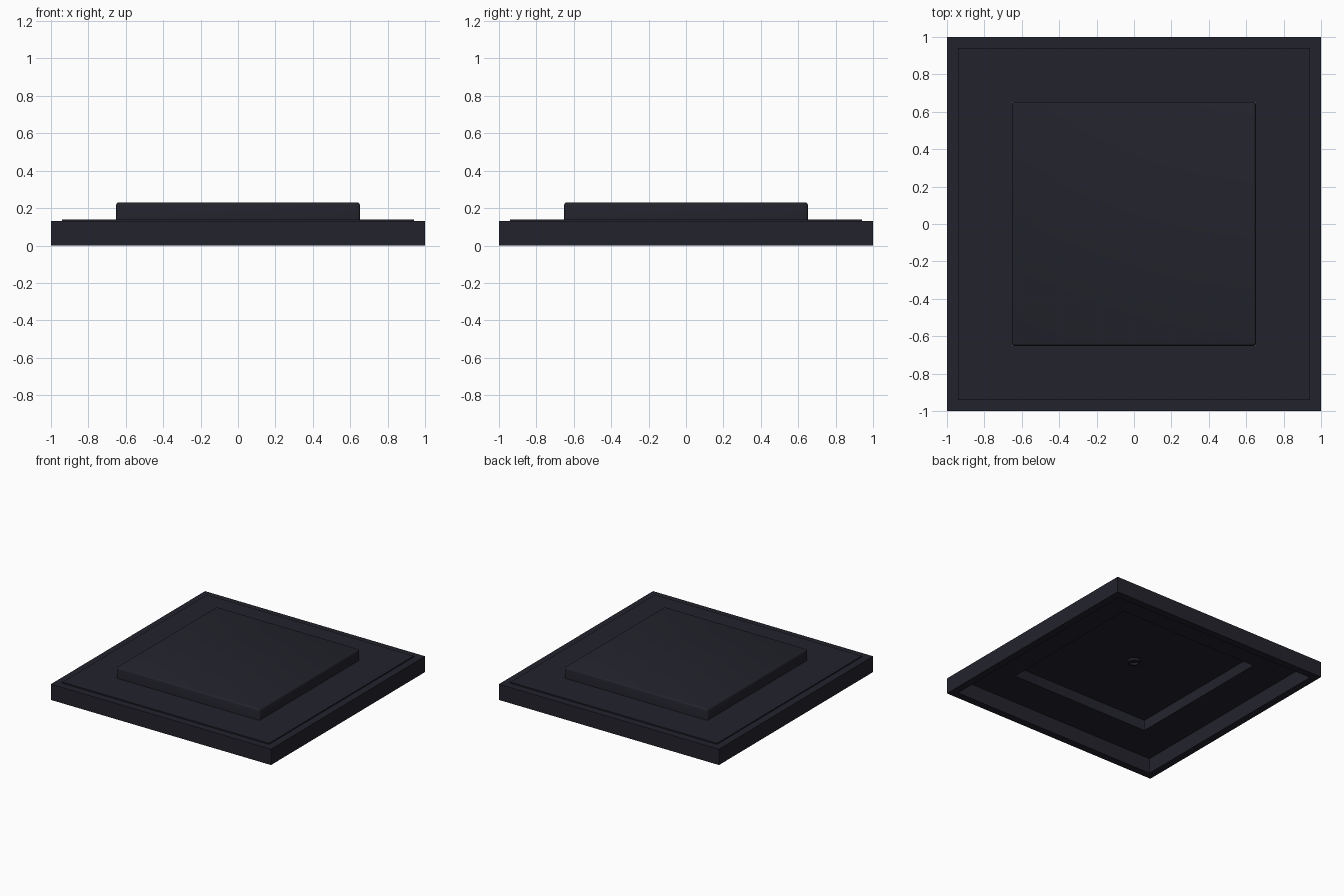
import bpy, bmesh, math

if "Cube" in bpy.data.objects:
    bpy.data.objects.remove(bpy.data.objects["Cube"])

mat = bpy.data.materials.new("dark_charcoal")
mat.diffuse_color = (0.0165, 0.0165, 0.0255, 1)
mat.use_nodes = True
mat.node_tree.nodes["Principled BSDF"].inputs["Base Color"].default_value = mat.diffuse_color


def ring_points(half, z, radius, segs):
    """Square outline, with rounded corners when segs > 0."""
    pts = []
    for i, (sx, sy) in enumerate([(1, 1), (-1, 1), (-1, -1), (1, -1)]):
        if segs == 0:
            pts.append((sx * half, sy * half, z))
            continue
        c = half - radius
        for k in range(segs + 1):
            a = math.pi / 2 * (i + k / segs)
            pts.append((sx * c + radius * math.cos(a), sy * c + radius * math.sin(a), z))
    return pts


def circle_points(radius, z, n=24):
    return [(radius * math.cos(2 * math.pi * k / n),
             radius * math.sin(2 * math.pi * k / n), z) for k in range(n)]


def loft(name, rings, closed):
    """Bridge rings; closed joins last to first, otherwise both ends are capped."""
    bm = bmesh.new()
    loops = [[bm.verts.new(p) for p in ring] for ring in rings]
    n = len(loops[0])
    pairs = list(zip(loops, loops[1:]))
    if closed:
        pairs.append((loops[-1], loops[0]))
    else:
        bm.faces.new(loops[0])
        bm.faces.new(loops[-1])
    for a, b in pairs:
        for i in range(n):
            j = (i + 1) % n
            bm.faces.new((a[i], a[j], b[j], b[i]))
    bmesh.ops.recalc_face_normals(bm, faces=bm.faces)
    me = bpy.data.meshes.new(name)
    bm.to_mesh(me)
    bm.free()
    me.materials.append(mat)
    ob = bpy.data.objects.new(name, me)
    bpy.context.collection.objects.link(ob)
    return ob


# Outer frame: square wall around the open underside
loft("outer_frame", [ring_points(h, z, 0, 0) for h, z in
                     [(1, 0), (1, 0.13), (0.94, 0.13), (0.94, 0)]], True)

# Thin deck standing slightly proud of the frame
loft("deck_plate", [ring_points(h, z, 0, 0) for h, z in
                    [(0.94, 0.125), (0.94, 0.14), (0.65, 0.14), (0.65, 0.125)]], True)

# Raised hollow lid with softened edges
lid = loft("raised_lid", [ring_points(h, z, r, 3) for h, z, r in
                          [(0.637, 0.212, 0.004), (0.637, 0.125, 0.004),
                           (0.652, 0.125, 0.014), (0.652, 0.216, 0.014),
                           (0.650, 0.223, 0.012), (0.645, 0.228, 0.007),
                           (0.640, 0.230, 0.003)]], False)

# Small boss ring under the lid
boss = loft("underside_boss", [circle_points(r, z) for r, z in
                               [(0.047, 0.214), (0.047, 0.192),
                                (0.030, 0.192), (0.030, 0.214)]], True)

# Smooth shading on the rounded parts only
for ob in (lid, boss):
    for p in ob.data.polygons:
        p.use_smooth = True
    ob.data.set_sharp_from_angle(angle=math.radians(40))
